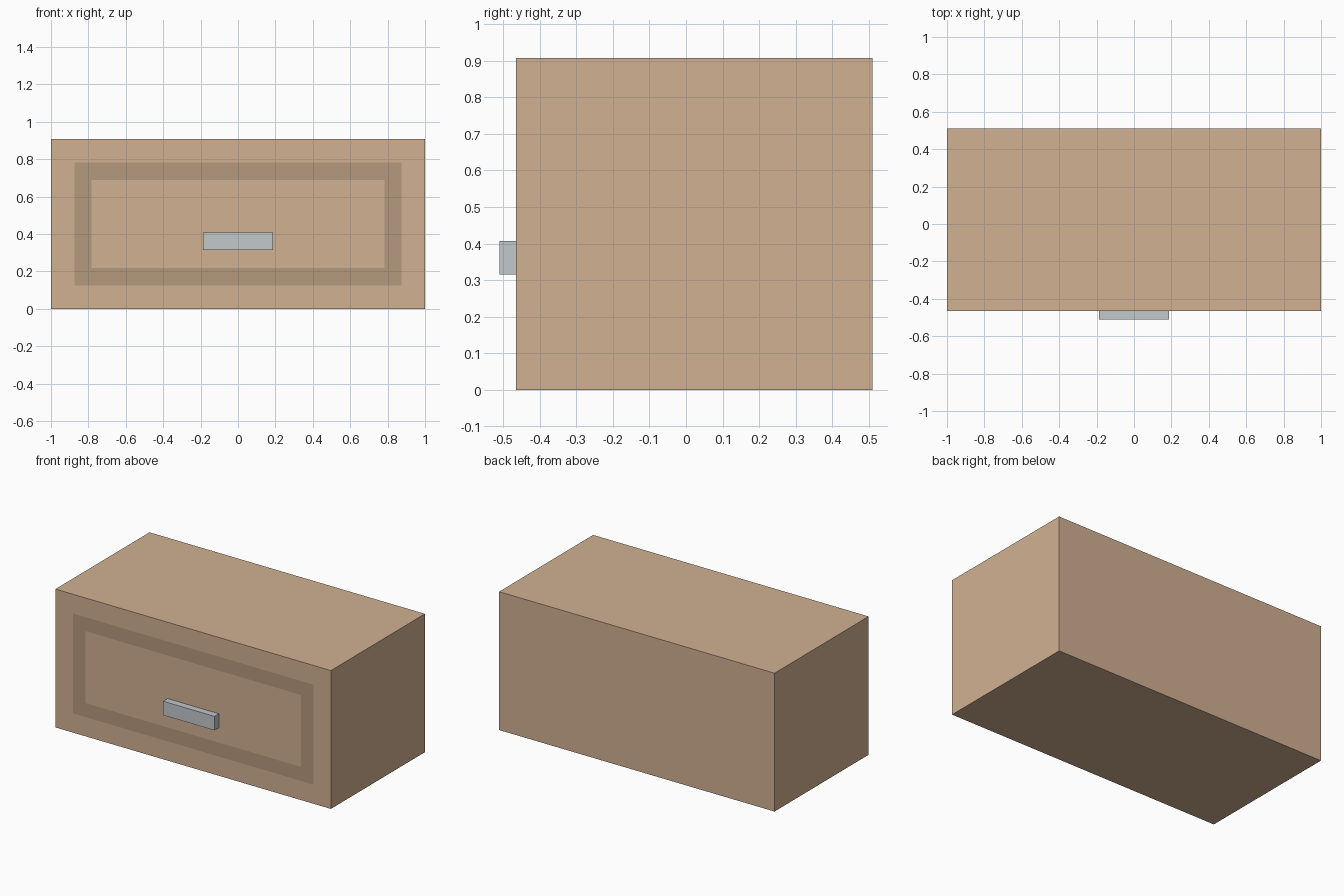
import bpy
import bmesh

if "Cube" in bpy.data.objects:
    bpy.data.objects.remove(bpy.data.objects["Cube"])


def material(name, rgb):
    mat = bpy.data.materials.new(name)
    mat.diffuse_color = (*rgb, 1)
    mat.use_nodes = True
    mat.node_tree.nodes["Principled BSDF"].inputs["Base Color"].default_value = mat.diffuse_color
    return mat


def box(name, lo, hi, mats):
    """Box between two corners; returns the object."""
    bm = bmesh.new()
    bmesh.ops.create_cube(bm, size=1)
    for v in bm.verts:
        v.co = [lo[i] if v.co[i] < 0 else hi[i] for i in range(3)]
    mesh = bpy.data.meshes.new(name)
    bm.to_mesh(mesh)
    bm.free()
    for mat in mats:
        mesh.materials.append(mat)
    obj = bpy.data.objects.new(name, mesh)
    bpy.context.collection.objects.link(obj)
    return obj


wood = material("wood", (0.64, 0.44, 0.29))
dark_wood = material("dark_wood", (0.47, 0.32, 0.21))
metal = material("metal", (0.54, 0.58, 0.60))

FRONT, BACK, HEIGHT = -0.465, 0.51, 0.908

# Cabinet body
cabinet = box("cabinet_body", (-1, FRONT, 0), (1, BACK, HEIGHT), [wood, dark_wood])

# Flush darker frame on the front: two insets, the ring between them is dark
bm = bmesh.new()
bm.from_mesh(cabinet.data)
bm.normal_update()
front = min(bm.faces, key=lambda f: f.normal.y)
bmesh.ops.inset_region(bm, faces=[front], thickness=0.126, use_even_offset=True)
ring = bmesh.ops.inset_region(bm, faces=[front], thickness=0.092, use_even_offset=True)
for face in ring["faces"]:
    face.material_index = 1
bm.to_mesh(cabinet.data)
bm.free()

# Drawer handle
box("drawer_handle", (-0.186, -0.51, 0.315), (0.186, FRONT, 0.407), [metal])
